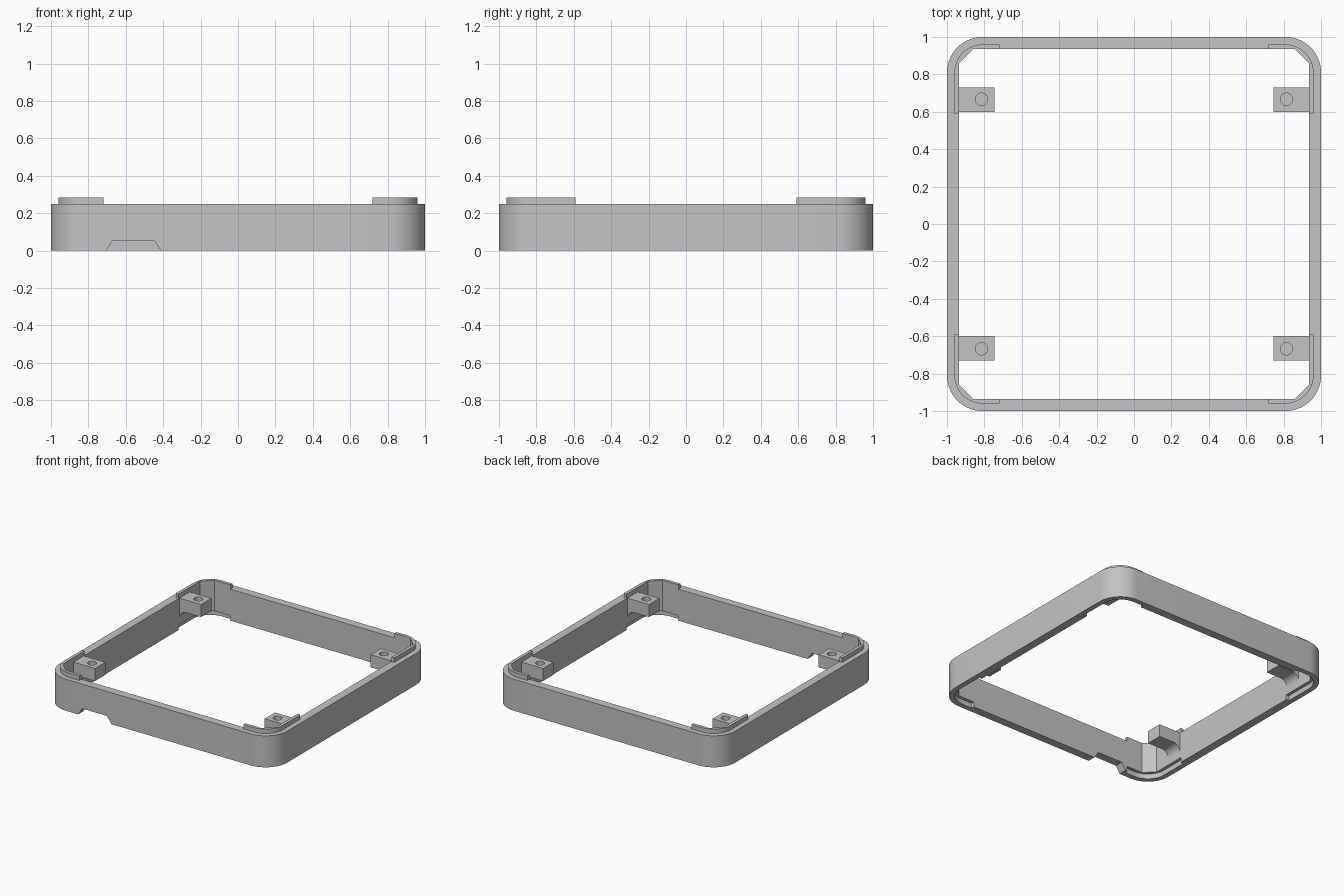
import bpy
import bmesh
from math import cos, sin, pi

default = bpy.data.objects.get("Cube")
if default:
    bpy.data.objects.remove(default, do_unlink=True)

# Main sizes
HEIGHT = 0.25
LIP = 0.035
INNER = 0.935       # inner wall face
SEAT = 0.96         # outer face of lips and recesses
CENTRE = 0.81       # centre of the corner arcs
LIP_X, LIP_Y = 0.72, 0.59
CHAMFER = 0.86
CORNERS = [(sx, sy) for sx in (-1, 1) for sy in (-1, 1)]

grey = bpy.data.materials.new("light_grey")
grey.use_nodes = True
grey.diffuse_color = (0.55, 0.55, 0.55, 1)
grey.node_tree.nodes["Principled BSDF"].inputs["Base Color"].default_value = (0.55, 0.55, 0.55, 1)


def prism(name, points, low, high, axis="z"):
    """Extrude a flat outline along z, or along y for (x, z) outlines."""
    bm = bmesh.new()
    rings = []
    for h in (low, high):
        rings.append([bm.verts.new((a, b, h) if axis == "z" else (a, h, b)) for a, b in points])
    bm.faces.new(rings[0])
    bm.faces.new(rings[1])
    n = len(points)
    for i in range(n):
        j = (i + 1) % n
        bm.faces.new((rings[0][i], rings[0][j], rings[1][j], rings[1][i]))
    bmesh.ops.recalc_face_normals(bm, faces=bm.faces)
    mesh = bpy.data.meshes.new(name)
    bm.to_mesh(mesh)
    bm.free()
    mesh.materials.append(grey)
    obj = bpy.data.objects.new(name, mesh)
    bpy.context.collection.objects.link(obj)
    return obj


def arc(cx, cy, r, start, end, steps=14):
    return [(cx + r * cos(start + (end - start) * i / steps),
             cy + r * sin(start + (end - start) * i / steps)) for i in range(steps + 1)]


def flip(points, sx, sy=1):
    return [(x * sx, y * sy) for x, y in points]


def activate(obj):
    bpy.ops.object.select_all(action="DESELECT")
    obj.select_set(True)
    bpy.context.view_layer.objects.active = obj


def cut(obj, cutter):
    mod = obj.modifiers.new("cut", "BOOLEAN")
    mod.operation = "DIFFERENCE"
    mod.solver = "EXACT"
    mod.object = cutter
    activate(obj)
    bpy.ops.object.modifier_apply(modifier=mod.name)
    bpy.data.objects.remove(cutter, do_unlink=True)


# Rounded outer wall, hollowed by a square with chamfered corners
outline = []
for k, (sx, sy) in enumerate(((1, 1), (-1, 1), (-1, -1), (1, -1))):
    outline += arc(CENTRE * sx, CENTRE * sy, 1 - CENTRE, k * pi / 2, (k + 1) * pi / 2)
frame = prism("frame_wall", outline, 0, HEIGHT)
opening = []
for sx, sy in ((1, 1), (-1, 1), (-1, -1), (1, -1)):
    pair = [(INNER * sx, CHAMFER * sy), (CHAMFER * sx, INNER * sy)]
    opening += pair if sx * sy > 0 else pair[::-1]
cut(frame, prism("opening_cutter", opening, -0.1, HEIGHT + 0.1))

# Corner recesses under the wall that take the lips of a frame below
seat_edge = [(SEAT, LIP_Y)] + arc(CENTRE, CENTRE, SEAT - CENTRE, 0, pi / 2) + [(LIP_X, SEAT)]
for sx, sy in CORNERS:
    recess = seat_edge + [(LIP_X, LIP_Y)]
    cut(frame, prism("recess_cutter", flip(recess, sx, sy), -0.1, LIP + 0.005))

# Tapered cable notch through the front wall
notch = [(-0.735, -0.05), (-0.67, 0.055), (-0.45, 0.055), (-0.38, -0.05)]
cut(frame, prism("notch_cutter", notch, -1.1, -0.9, "y"))
parts = [frame]

# Raised corner lips and screw blocks with blind holes
for sx, sy in CORNERS:
    place = ("back" if sy > 0 else "front") + ("_left" if sx > 0 else "_right")
    lip = seat_edge + [(LIP_X, INNER), (CHAMFER, INNER), (INNER, CHAMFER), (INNER, LIP_Y)]
    parts.append(prism(place + "_lip", flip(lip, sx, sy), HEIGHT, HEIGHT + LIP))

    fillet = arc(INNER - 0.06, 0.09, 0.06, pi / 2, 0, 8)
    side = [(INNER, HEIGHT), (0.745, HEIGHT), (0.745, 0.15)] + fillet
    y0, y1 = sorted((0.6 * sy, 0.73 * sy))
    block = prism(place + "_screw_block", flip(side, sx), y0, y1, "y")
    hole = arc(0.815 * sx, 0.667 * sy, 0.033, 0, 2 * pi, 24)[:-1]
    cut(block, prism("hole_cutter", hole, 0.17, HEIGHT + 0.1))
    parts.append(block)

# Smooth curved walls, keep edges crisp
for part in parts:
    activate(part)
    bpy.ops.object.shade_smooth_by_angle(angle=pi / 6)
